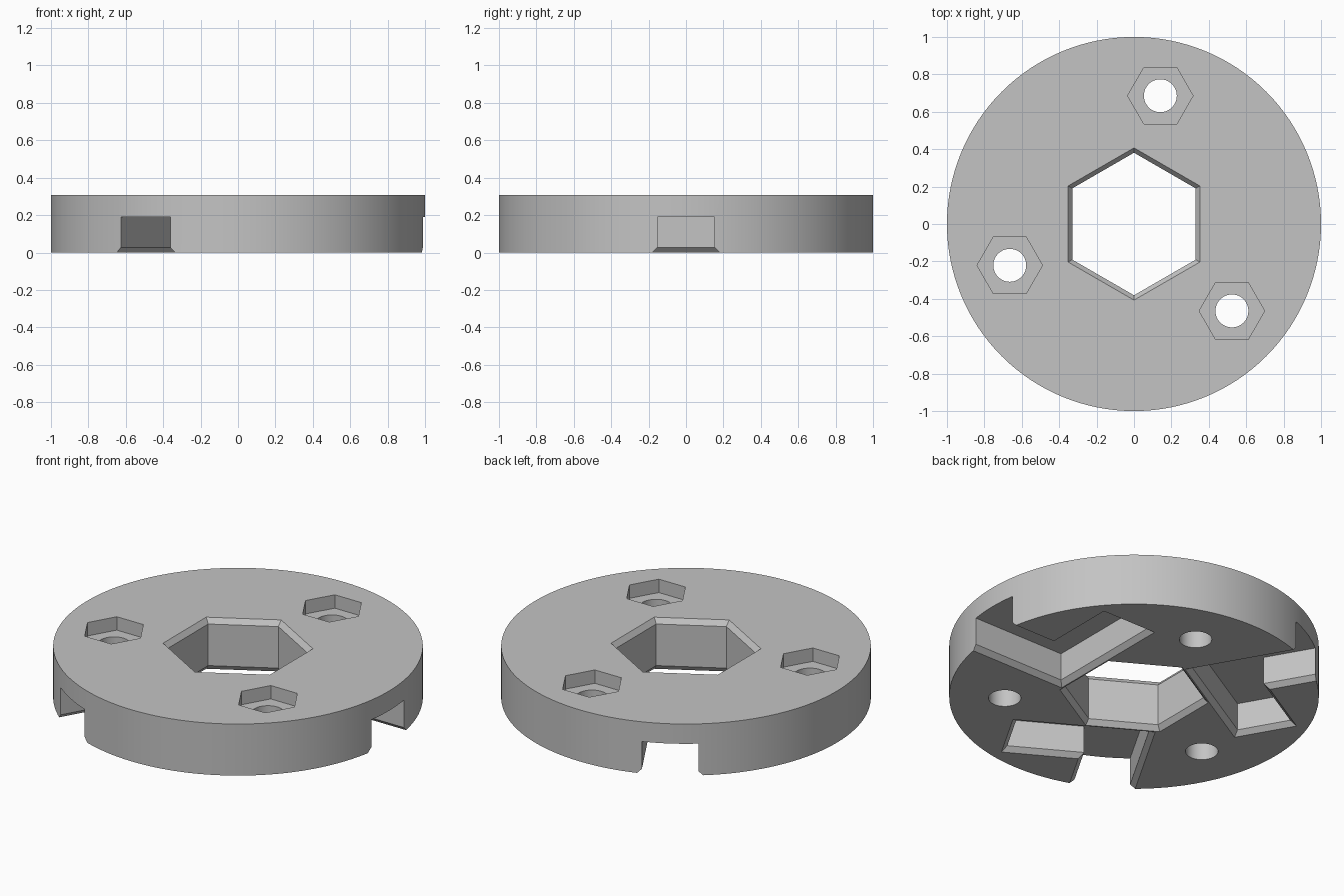
import bpy, bmesh
from math import cos, sin, pi, radians

HEIGHT = 0.308
SLOT_TOP = 0.19

if "Cube" in bpy.data.objects:
    bpy.data.objects.remove(bpy.data.objects["Cube"])

grey = bpy.data.materials.new("plain grey")
grey.use_nodes = True
colour = (0.55, 0.55, 0.55, 1)
grey.diffuse_color = colour
grey.node_tree.nodes["Principled BSDF"].inputs["Base Color"].default_value = colour


def ngon(radius, sides, turn=0.0, centre=(0, 0)):
    return [(centre[0] + radius * cos(turn + 2 * pi * i / sides),
             centre[1] + radius * sin(turn + 2 * pi * i / sides)) for i in range(sides)]


def loft(name, rings):
    """Solid through a stack of (outline, z) rings with capped ends."""
    bm = bmesh.new()
    loops = [[bm.verts.new((x, y, z)) for x, y in outline] for outline, z in rings]
    for low, high in zip(loops, loops[1:]):
        n = len(low)
        for i in range(n):
            j = (i + 1) % n
            bm.faces.new((low[i], low[j], high[j], high[i]))
    bm.faces.new(loops[0][::-1])
    bm.faces.new(loops[-1])
    bmesh.ops.recalc_face_normals(bm, faces=bm.faces)
    mesh = bpy.data.meshes.new(name)
    bm.to_mesh(mesh)
    bm.free()
    mesh.materials.append(grey)
    obj = bpy.data.objects.new(name, mesh)
    bpy.context.scene.collection.objects.link(obj)
    return obj


def slot_outline(grow, angle):
    """L-shaped slot: a radial channel from the rim with a side arm."""
    half, inner, outer, end, rim = 0.153, 0.387, 0.69, 0.575, 1.2
    shape = [(rim, -half - grow), (inner - grow, -half - grow),
             (inner - grow, end + grow), (outer + grow, end + grow),
             (outer + grow, half + grow), (rim, half + grow)]
    c, s = cos(angle), sin(angle)
    return [(u * c - v * s, u * s + v * c) for u, v in shape]


# round body
disc = loft("disc_body", [(ngon(1, 128), 0), (ngon(1, 128), HEIGHT)])
cutters = []

# central hexagonal bore, chamfered at both ends
bore, flare, depth = 0.381, 0.026, 0.03
wide, narrow = ngon(bore + 2 * flare, 6, pi / 2), ngon(bore, 6, pi / 2)
cutters.append(loft("bore_cutter", [(wide, -depth), (narrow, depth),
                                    (narrow, HEIGHT - depth), (wide, HEIGHT + depth)]))

for k in range(3):
    turn = k * 2 * pi / 3
    # L slot in the underside with a chamfered mouth
    c = 0.027
    cutters.append(loft("slot_cutter", [(slot_outline(2 * c, turn), -c),
                                        (slot_outline(0, turn), c),
                                        (slot_outline(0, turn), SLOT_TOP)]))
    # bolt hole with a hexagonal nut pocket on top
    a = turn + radians(78.4)
    spot = (0.7 * cos(a), 0.7 * sin(a))
    hole = ngon(0.088, 48, 0, spot)
    nut = ngon(0.175, 6, 0, spot)
    cutters.append(loft("bolt_hole_cutter", [(hole, -0.1), (hole, HEIGHT + 0.1)]))
    cutters.append(loft("nut_pocket_cutter", [(nut, HEIGHT - 0.08), (nut, HEIGHT + 0.1)]))

# cut everything out of the body
bpy.context.view_layer.objects.active = disc
for cutter in cutters:
    cutter.hide_render = True
    cut = disc.modifiers.new("cut", 'BOOLEAN')
    cut.operation = 'DIFFERENCE'
    cut.solver = 'EXACT'
    cut.object = cutter
    bpy.ops.object.modifier_apply(modifier=cut.name)
    bpy.data.objects.remove(cutter)

# smooth round walls, sharp edges
for obj in bpy.context.selected_objects:
    obj.select_set(False)
disc.select_set(True)
bpy.ops.object.shade_smooth_by_angle(angle=radians(20))
